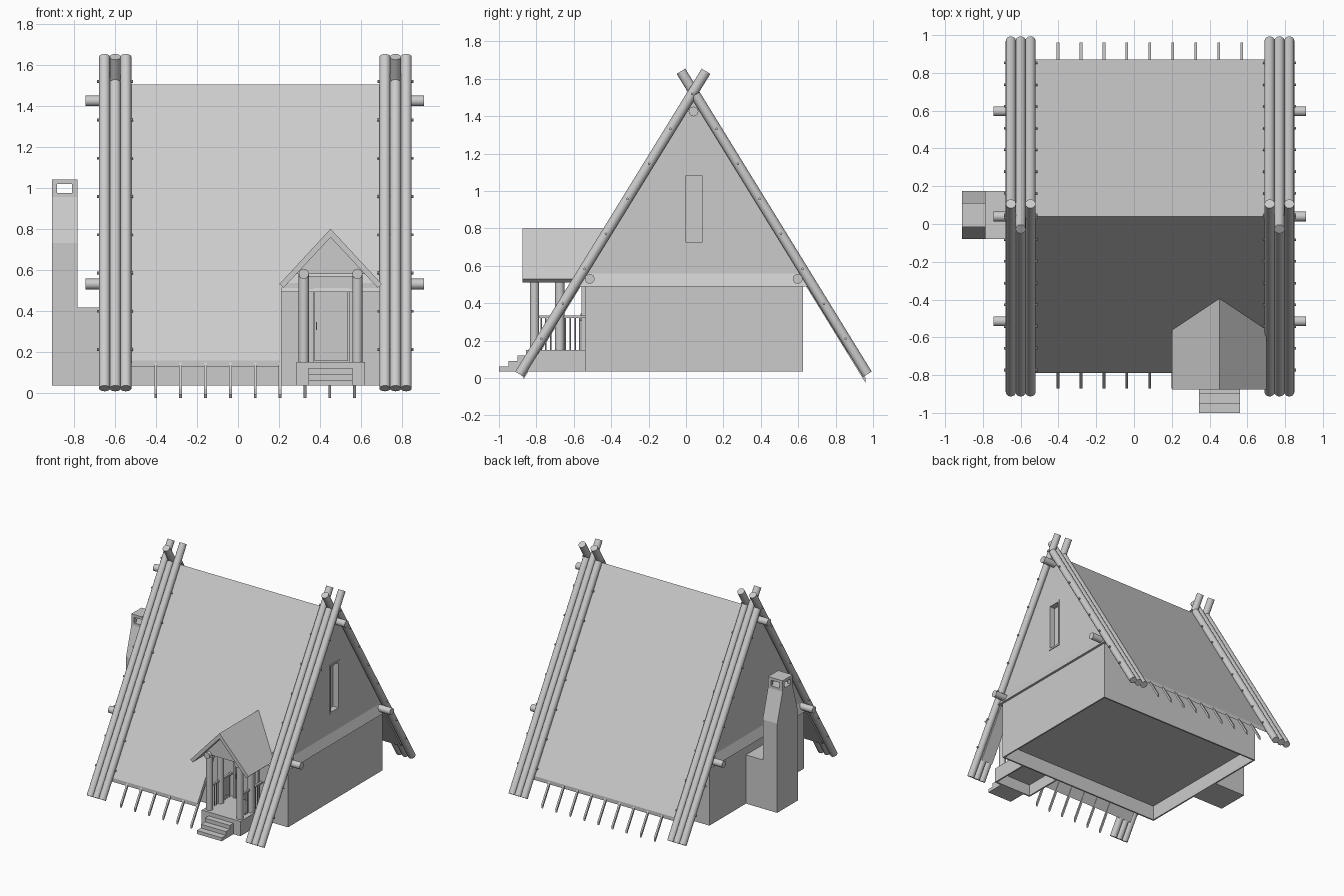
import bpy, bmesh
from math import pi
from mathutils import Vector

if "Cube" in bpy.data.objects:
    bpy.data.objects.remove(bpy.data.objects["Cube"])

GREY = (0.6, 0.6, 0.6, 1)
mat = bpy.data.materials.new("plain grey")
mat.use_nodes = True
mat.diffuse_color = GREY
mat.node_tree.nodes["Principled BSDF"].inputs["Base Color"].default_value = GREY

MID_X, MID_Y = 0.085, 0.04      # house centre lines
POLE_GROUPS = (-0.60, 0.77)     # x of each gable pole set


def finish(name, bm, smooth=False):
    bmesh.ops.recalc_face_normals(bm, faces=bm.faces)
    mesh = bpy.data.meshes.new(name)
    bm.to_mesh(mesh)
    bm.free()
    mesh.materials.append(mat)
    obj = bpy.data.objects.new(name, mesh)
    bpy.context.collection.objects.link(obj)
    if smooth:
        bpy.ops.object.select_all(action='DESELECT')
        obj.select_set(True)
        bpy.context.view_layer.objects.active = obj
        bpy.ops.object.shade_smooth_by_angle(angle=pi / 5)
    return obj


def add_prism(bm, profile, axis, a, b):
    """Extrude a 2D profile along an axis from a to b."""
    def point(p, t):
        return {'x': (t, p[0], p[1]), 'y': (p[0], t, p[1])}[axis]
    low = [bm.verts.new(point(p, a)) for p in profile]
    high = [bm.verts.new(point(p, b)) for p in profile]
    bm.faces.new(low)
    bm.faces.new(high)
    for i in range(len(low)):
        j = (i + 1) % len(low)
        bm.faces.new((low[i], low[j], high[j], high[i]))


def add_box(bm, x, y, z):
    add_prism(bm, [(y[0], z[0]), (y[1], z[0]), (y[1], z[1]), (y[0], z[1])], 'x', *x)


def add_rod(bm, p, q, r, sides=16):
    p, q = Vector(p), Vector(q)
    d = q - p
    m = d.to_track_quat('Z', 'Y').to_matrix().to_4x4()
    m.translation = (p + q) / 2
    bmesh.ops.create_cone(bm, cap_ends=True, segments=sides, radius1=r, radius2=r,
                          depth=d.length, matrix=m)


def make_boxes(name, *boxes):
    bm = bmesh.new()
    for b in boxes:
        add_box(bm, *b)
    return finish(name, bm)


def slope_z(y):
    """Height of the front pole axis."""
    return 0.02 + (y + 0.89) * 1.625


def slope_y(z):
    return -0.89 + (z - 0.02) / 1.625


def side_y(y, back):
    return 2 * MID_Y - y if back else y


def add_slab(bm, y0, y1, top, bottom, x0, x1, back):
    pts = [(y0, top), (y1, top), (y1, bottom), (y0, bottom)]
    add_prism(bm, [(side_y(y, back), slope_z(y) + o) for y, o in pts], 'x', x0, x1)


# Roof panels, with the front one cut away behind the porch
RX0, RX1 = -0.63, 0.80
for back in (False, True):
    bm = bmesh.new()
    if back:
        add_slab(bm, -0.79, MID_Y, -0.025, -0.055, RX0, RX1, True)
    else:
        cut = slope_y(0.56)
        add_slab(bm, cut, MID_Y, -0.025, -0.055, RX0, RX1, False)
        add_slab(bm, -0.79, cut, -0.025, -0.055, RX0, 0.205, False)
        add_slab(bm, -0.79, cut, -0.025, -0.055, 0.70, RX1, False)
    finish("back_roof" if back else "front_roof", bm)

# Rafter tails under the eaves
bm = bmesh.new()
for i in range(9):
    x = -0.402 + i * 0.1215
    add_slab(bm, -0.88, -0.55, -0.035, -0.062, x - 0.007, x + 0.007, True)
    if i < 6:
        add_slab(bm, -0.87, -0.55, -0.035, -0.062, x - 0.007, x + 0.007, False)
finish("rafter_tails", bm)

# Crossed gable poles: outer front and middle back ones pass the ridge
for back in (False, True):
    bm = bmesh.new()
    for gx in POLE_GROUPS:
        for k in (-1, 0, 1):
            end = 0.107 if (k == 0) == back else 0.03
            x = gx + k * 0.052
            add_rod(bm, (x, side_y(-0.89, back), 0.02),
                    (x, side_y(end, back), slope_z(end)), 0.027)
    finish("back_poles" if back else "front_poles", bm, True)

# Pegs holding the poles together
bm = bmesh.new()
for gx in POLE_GROUPS:
    for back in (False, True):
        for i in range(8):
            z = 0.21 + i * 0.187
            y = side_y(slope_y(z), back)
            add_rod(bm, (gx - 0.088, y, z), (gx + 0.088, y, z), 0.007, 8)
finish("pole_pegs", bm, True)

# Purlin logs
bm = bmesh.new()
for y, z in ((-0.515, 0.53), (0.597, 0.53), (MID_Y, 1.425)):
    add_rod(bm, (-0.745, y, z), (0.91, y, z), 0.026)
finish("purlins", bm, True)

# Lower walls and raised floor
X0, X1, Y0, Y1, T = -0.64, 0.81, -0.54, 0.625, 0.012
Z = (0.035, 0.49)
make_boxes("lower_walls",
           ((X0, X1), (Y0, Y0 + T), Z), ((X0, X1), (Y1 - T, Y1), Z),
           ((X0, X0 + T), (Y0, Y1), Z), ((X1 - T, X1), (Y0, Y1), Z))
make_boxes("floor", ((X0 + T, X1 - T), (Y0 + T, Y1 - T), (0.15, 0.17)))

# Upper gable block with a window recess
bm = bmesh.new()
yb = slope_y(0.49 + 0.05)
add_prism(bm, [(yb, 0.49), (side_y(yb, True), 0.49), (MID_Y, slope_z(MID_Y) - 0.05)],
          'x', X0 + 0.01, X1 - 0.01)
gable = finish("upper_gables", bm)
WY, WZ = (-0.017, 0.102), (0.713, 1.095)
cutter = make_boxes("window_cutter", ((X1 - 0.05, X1 + 0.1), WY, WZ))
cutter.hide_render = True
mod = gable.modifiers.new("window", 'BOOLEAN')
mod.object, mod.operation, mod.solver = cutter, 'DIFFERENCE', 'EXACT'
bpy.context.view_layer.objects.active = gable
bpy.ops.object.modifier_apply(modifier=mod.name)
bpy.data.objects.remove(cutter)

# Window frame
F, FX = 0.014, (X1 - 0.05, X1 - 0.005)
make_boxes("window_frame",
           (FX, (WY[0], WY[0] + F), WZ), (FX, (WY[1] - F, WY[1]), WZ),
           (FX, WY, (WZ[0], WZ[0] + F)), (FX, WY, (WZ[1] - F, WZ[1])))

# Sloped drip boards across both gables
bm = bmesh.new()
for x, s in ((X1, 1), (X0, -1)):
    inner, outer = x - 0.02 * s, x + 0.018 * s
    yt = slope_y(0.56 + 0.045)
    ends = ((yb, 0.49, outer), (side_y(yb, True), 0.49, outer),
            (side_y(yt, True), 0.56, x - 0.01 * s), (yt, 0.56, x - 0.01 * s))
    face = [bm.verts.new((px, y, z)) for y, z, px in ends]
    rear = [bm.verts.new((inner, y, z)) for y, z, px in ends]
    bm.faces.new(face)
    bm.faces.new(rear)
    for i in range(4):
        j = (i + 1) % 4
        bm.faces.new((face[i], face[j], rear[j], rear[i]))
finish("drip_boards", bm)

# Chimney: tapered stack, open top and link to the wall
CX0, CX1, CY0, CY1 = -0.91, -0.785, -0.015, 0.11
bm = bmesh.new()
add_prism(bm, [(-0.08, 0.035), (0.175, 0.035), (0.175, 0.73), (CY1, 0.955), (CY1, 0.975),
               (CY0, 0.975), (CY0, 0.955), (-0.08, 0.73)], 'x', CX0, CX1)
finish("chimney_stack", bm)
P = 0.025
corners = [((x, x + P), (y, y + P), (0.975, 1.018))
           for x in (CX0, CX1 - P) for y in (CY0, CY1 - P)]
make_boxes("chimney_top", ((CX0, CX1), (CY0, CY1), (1.018, 1.04)), *corners)
make_boxes("chimney_link", ((CX1, X0), (-0.08, 0.175), (0.035, 0.415)))

# Porch platform, hollow below, and steps
PX, PXW, PF = 0.4525, 0.167, -0.855
make_boxes("porch_platform",
           ((PX - PXW, PX + PXW), (PF, Y0), (0.125, 0.15)),
           ((PX - PXW, PX + PXW), (PF, PF + T), (0.035, 0.13)),
           *[((x, x + T), (PF, Y0), (0.035, 0.13)) for x in (PX - PXW, PX + PXW - T)])
make_boxes("porch_steps", *[((0.345, 0.56), (-1 + i * 0.05, PF), (0.035, 0.062 + i * 0.029))
                            for i in range(3)])

# Porch posts, beams and side railings
posts, rails = bmesh.new(), bmesh.new()
for s in (-1, 1):
    x = PX + s * 0.131
    for y in (-0.81, -0.675):
        add_rod(posts, (x, y, 0.15), (x, y, 0.58), 0.025)
    add_rod(posts, (x, -0.845, 0.58), (x, Y0, 0.58), 0.025)
    add_box(rails, (x - 0.008, x + 0.008), (-0.81, Y0), (0.32, 0.333))
    for i in range(9):
        y = -0.775 + i * 0.026
        add_rod(rails, (x, y, 0.15), (x, y, 0.325), 0.004, 6)
finish("porch_posts", posts, True)
finish("porch_railings", rails)

# Porch roof and its gable infill
bm = bmesh.new()
add_prism(bm, [(PX - 0.25, 0.53), (PX, 0.80), (PX + 0.25, 0.53), (PX + 0.23, 0.512),
               (PX, 0.758), (PX - 0.23, 0.512)], 'y', -0.875, -0.39)
finish("porch_roof", bm)
bm = bmesh.new()
add_prism(bm, [(PX - 0.168, 0.58), (PX + 0.168, 0.58), (PX, 0.76)], 'y', -0.82, -0.45)
finish("porch_gable", bm)

# Door with frame and handle
DX, DZ = (0.348, 0.563), (0.15, 0.57)
make_boxes("door_frame",
           ((DX[0], DX[0] + 0.02), (Y0 - 0.02, Y0), DZ),
           ((DX[1] - 0.02, DX[1]), (Y0 - 0.02, Y0), DZ),
           (DX, (Y0 - 0.02, Y0), (0.51, DZ[1])))
make_boxes("door", ((0.375, 0.538), (Y0 - 0.01, Y0), (0.155, 0.503)))
make_boxes("door_handle", ((0.38, 0.386), (Y0 - 0.025, Y0 - 0.01), (0.305, 0.345)))
